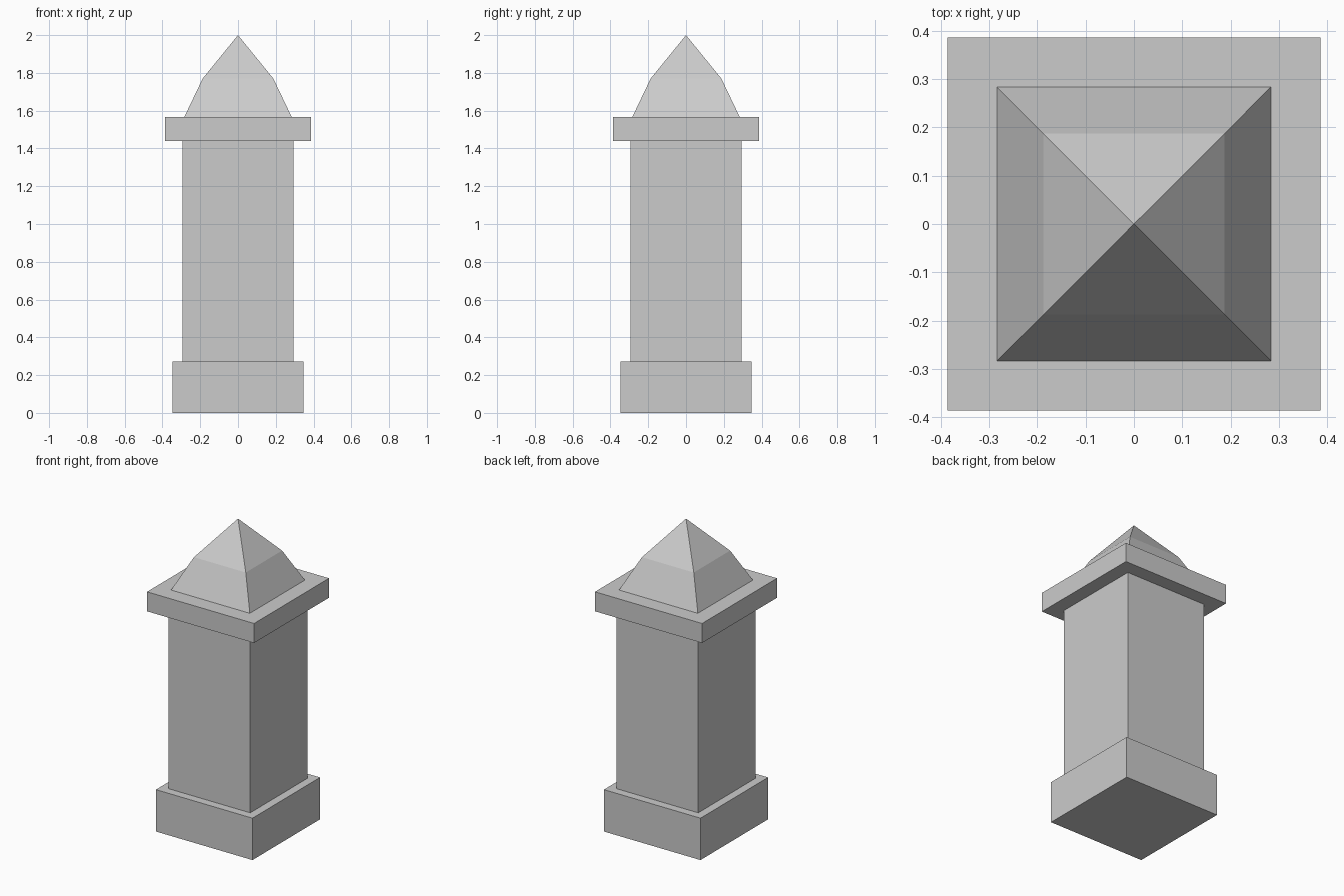
import bpy, bmesh

if "Cube" in bpy.data.objects:
    bpy.data.objects.remove(bpy.data.objects["Cube"])


def square_loft(name, sections):
    """Stack square sections (half width, z); a zero half width makes a point."""
    bm = bmesh.new()
    rings = []
    for h, z in sections:
        if h == 0:
            rings.append([bm.verts.new((0, 0, z))] * 4)
        else:
            rings.append([bm.verts.new((sx * h, sy * h, z))
                          for sx, sy in ((-1, -1), (1, -1), (1, 1), (-1, 1))])
    for low, high in zip(rings, rings[1:]):
        for i in range(4):
            j = (i + 1) % 4
            corners = [low[i], low[j], high[j], high[i]]
            bm.faces.new(list(dict.fromkeys(corners)))
    # close the open ends
    bm.faces.new(rings[0][::-1])
    if sections[-1][0] > 0:
        bm.faces.new(rings[-1])
    bmesh.ops.recalc_face_normals(bm, faces=bm.faces)
    mesh = bpy.data.meshes.new(name)
    bm.to_mesh(mesh)
    bm.free()
    obj = bpy.data.objects.new(name, mesh)
    bpy.context.collection.objects.link(obj)
    return obj


# plinth, shaft and overhanging cap slab
square_loft("base", [(0.348, 0), (0.348, 0.273)])
square_loft("shaft", [(0.294, 0.273), (0.294, 1.44)])
square_loft("cap_slab", [(0.386, 1.44), (0.386, 1.567)])

# two-pitch pyramid roof
square_loft("roof", [(0.284, 1.567), (0.187, 1.77), (0, 2.0)])
